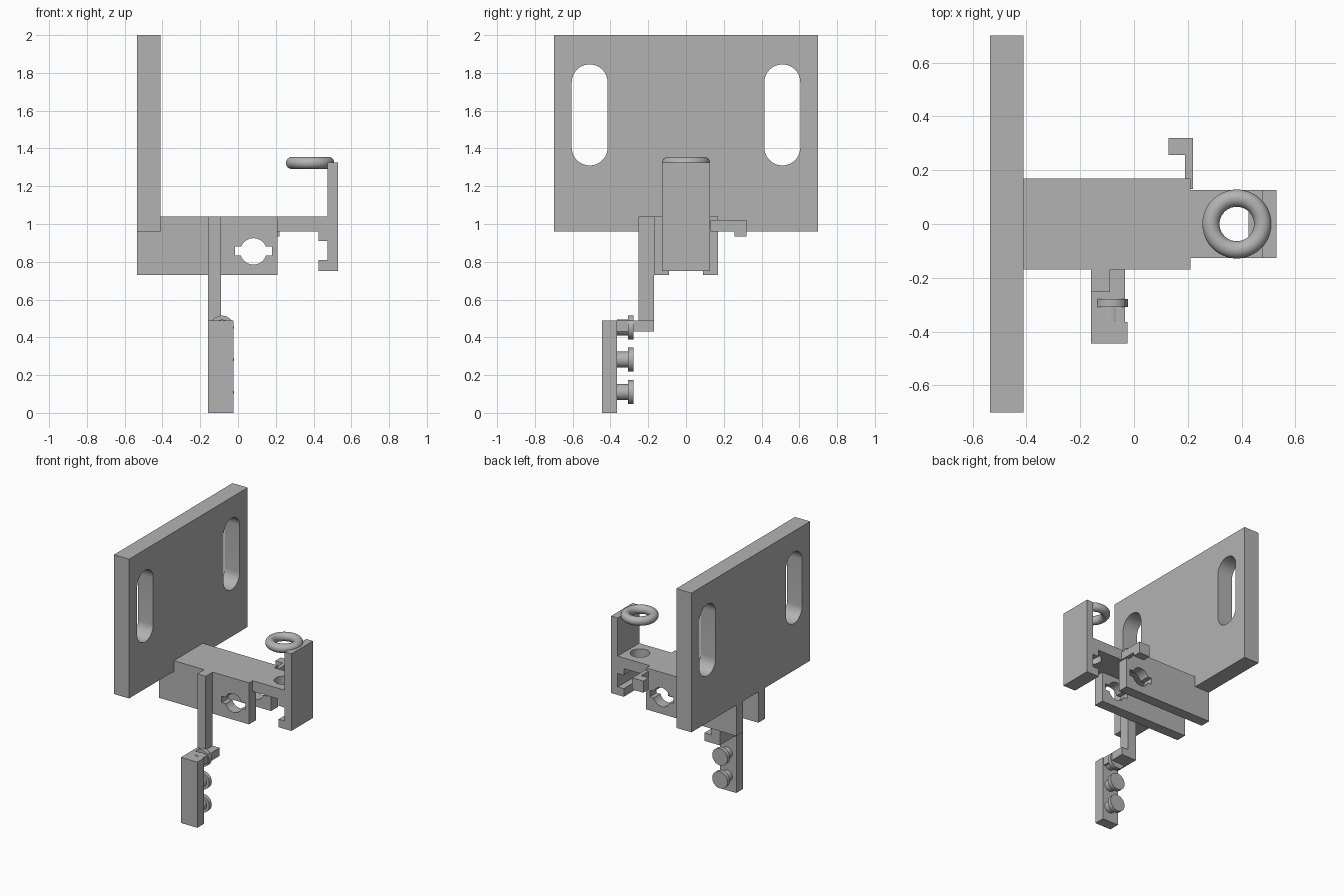
import bpy
import bmesh
from math import cos, sin, pi, radians
from mathutils import Vector

old = bpy.data.objects.get("Cube")
if old:
    bpy.data.objects.remove(old, do_unlink=True)

grey = bpy.data.materials.new("plain grey")
grey.use_nodes = True
colour = (0.45, 0.45, 0.45, 1)
grey.diffuse_color = colour
grey.node_tree.nodes["Principled BSDF"].inputs["Base Color"].default_value = colour


def prism(name, pts, axis, lo, hi):
    """Extrude a 2D outline along an axis from lo to hi."""
    place = {"x": lambda a, b, t: (t, a, b),
             "y": lambda a, b, t: (a, t, b),
             "z": lambda a, b, t: (a, b, t)}[axis]
    bm = bmesh.new()
    face = bm.faces.new([bm.verts.new(place(a, b, lo)) for a, b in pts])
    out = bmesh.ops.extrude_face_region(bm, geom=[face])
    moved = [v for v in out["geom"] if isinstance(v, bmesh.types.BMVert)]
    bmesh.ops.translate(bm, verts=moved, vec=Vector(place(0, 0, hi - lo)))
    bmesh.ops.recalc_face_normals(bm, faces=bm.faces[:])
    mesh = bpy.data.meshes.new(name)
    bm.to_mesh(mesh)
    bm.free()
    mesh.materials.append(grey)
    obj = bpy.data.objects.new(name, mesh)
    bpy.context.collection.objects.link(obj)
    return obj


def rect(a0, a1, b0, b1):
    return [(a0, b0), (a1, b0), (a1, b1), (a0, b1)]


def arc(ca, cb, r, start=0, end=360, n=40):
    """Points on an arc; a full turn leaves out the repeated end point."""
    count = n if end - start == 360 else n + 1
    return [(ca + r * cos(radians(start + (end - start) * i / n)),
             cb + r * sin(radians(start + (end - start) * i / n))) for i in range(count)]


def activate(obj):
    bpy.ops.object.select_all(action="DESELECT")
    obj.select_set(True)
    bpy.context.view_layer.objects.active = obj


def cut(obj, *cutters):
    for cutter in cutters:
        mod = obj.modifiers.new("cut", "BOOLEAN")
        mod.operation = "DIFFERENCE"
        mod.solver = "EXACT"
        mod.object = cutter
        activate(obj)
        bpy.ops.object.modifier_apply(modifier=mod.name)
        bpy.data.objects.remove(cutter, do_unlink=True)


def smooth(obj):
    activate(obj)
    bpy.ops.object.shade_smooth_by_angle(angle=radians(35))


# Mounting plate with two upright slots
plate = prism("mounting_plate", rect(-0.70, 0.70, 0.96, 2.0), "x", -0.535, -0.41)
for side in (-1, 1):
    y = side * 0.51
    slot = arc(y, 1.75, 0.095, 0, 180, 20) + arc(y, 1.405, 0.095, 180, 360, 20)[:21]
    slot = slot if len(slot) == 42 else slot + [(y + 0.095, 1.405)]
    cut(plate, prism("slot_cutter", slot, "x", -0.7, -0.3))
smooth(plate)

# Channel bracket: open underneath, with a keyed cross hole
outline = [(-0.535, 0.73), (0.21, 0.73), (0.21, 1.04),
           (-0.41, 1.04), (-0.41, 0.96), (-0.535, 0.96)]
bracket = prism("channel_bracket", outline, "y", -0.17, 0.17)
cut(bracket,
    prism("channel_cutter", rect(-0.09, 0.09, 0.6, 0.96), "x", -0.7, 0.4),
    prism("hole_cutter", arc(0.082, 0.855, 0.07), "y", -0.3, 0.3),
    prism("key_cutter", rect(-0.016, 0.18, 0.832, 0.88), "y", -0.3, 0.3))
smooth(bracket)

# Arm with upright end plate and two inner lips
outline = [(0.21, 1.04), (0.475, 1.04), (0.475, 1.325), (0.53, 1.325),
           (0.53, 0.75), (0.425, 0.75), (0.425, 0.81), (0.475, 0.81),
           (0.475, 0.91), (0.425, 0.91), (0.425, 0.96), (0.21, 0.96)]
arm = prism("end_arm", outline, "y", -0.127, 0.127)
cut(arm, prism("arm_hole_cutter", arc(0.38, 0, 0.067), "z", 0.955, 1.2))
smooth(arm)

# Ring beside the top of the end plate
bpy.ops.mesh.primitive_torus_add(location=(0.382, 0, 1.323), major_radius=0.096,
                                 minor_radius=0.032, major_segments=64, minor_segments=24)
ring = bpy.context.object
ring.name = "ring"
ring.data.materials.append(grey)
smooth(ring)

# Small hook at the back
prism("hook_bar", rect(0.19, 0.22, 0.13, 0.26), "z", 0.96, 1.02)
prism("hook_tip", rect(0.128, 0.22, 0.257, 0.32), "z", 0.933, 1.02)

# Hanging column, foot and button block
prism("hanging_column", rect(-0.16, -0.09, -0.252, -0.17), "z", 0.49, 1.04)
prism("column_foot", rect(-0.16, -0.033, -0.365, -0.17), "z", 0.43, 0.49)
prism("button_block", rect(-0.16, -0.025, -0.445, -0.365), "z", 0, 0.49)

# Three headed buttons on the back of the block
for i, z in enumerate((0.11, 0.282, 0.452)):
    smooth(prism(f"button_stem_{i + 1}", arc(-0.085, z, 0.042), "y", -0.365, -0.308))
    smooth(prism(f"button_head_{i + 1}", arc(-0.085, z, 0.063), "y", -0.308, -0.278))
